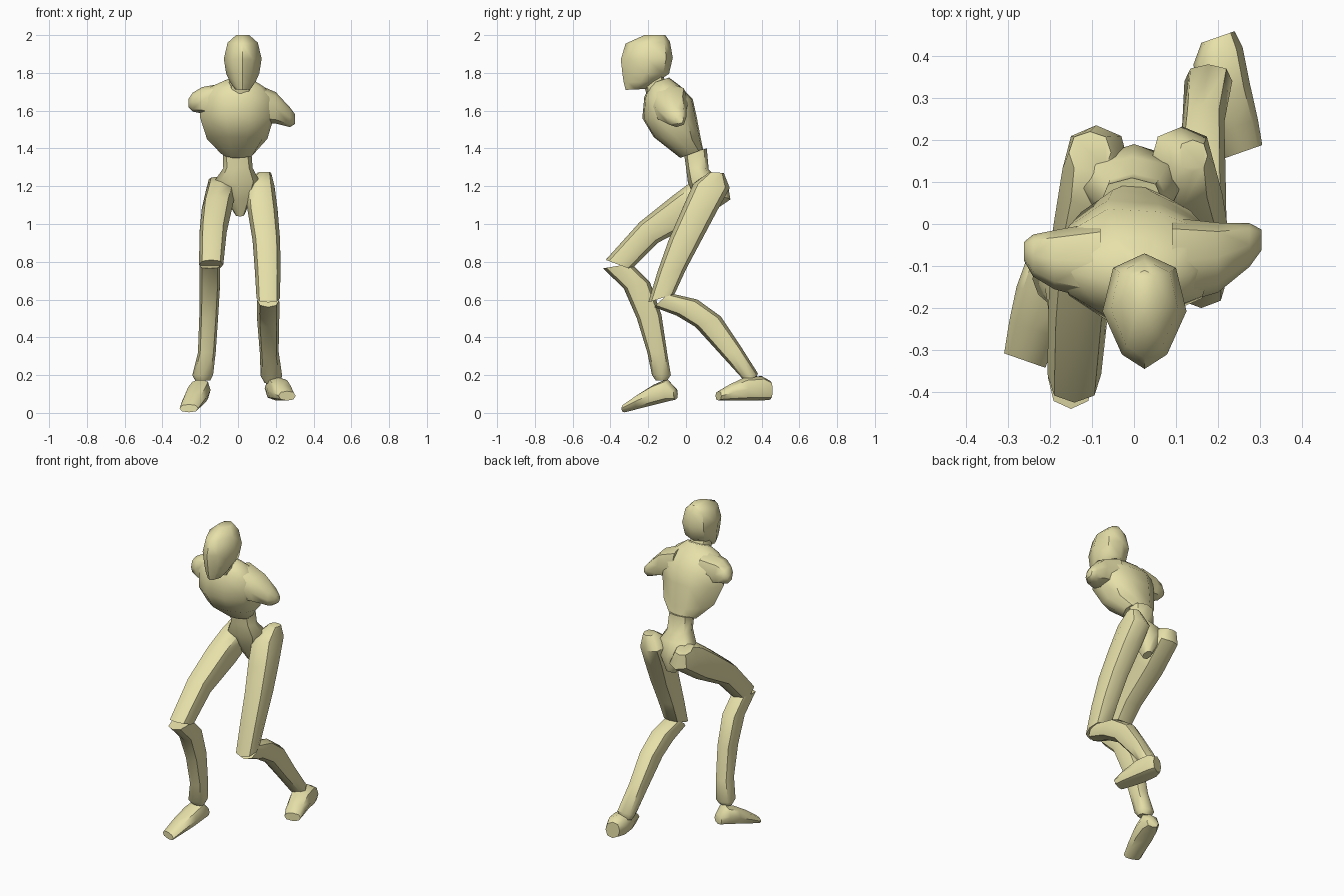
import bpy, bmesh, math
from mathutils import Vector

mat = bpy.data.materials.new("pale_khaki")
mat.diffuse_color = (0.8, 0.75, 0.4, 1)


def loft(name, rings, n=8, taper=0.0):
    """Skin rings of (front point, back point, half-width vector), capped at both ends."""
    bm = bmesh.new()
    loops = []
    for front, back, wide in rings:
        front, back, wide = Vector(front), Vector(back), Vector(wide)
        mid, half = (front + back) / 2, (front - back) / 2
        loop = []
        for i in range(n):
            a = 2 * math.pi * i / n
            full = 1.06 if i % 2 else 1.0
            w = math.cos(a) * full * (1 - taper * max(0, math.sin(a)))
            loop.append(bm.verts.new(mid + half * math.sin(a) * full + wide * w))
        loops.append(loop)
    for a, b in zip(loops, loops[1:]):
        for i in range(n):
            j = (i + 1) % n
            bm.faces.new((a[i], a[j], b[j], b[i]))
    bm.faces.new(loops[0])
    bm.faces.new(loops[-1])
    bmesh.ops.recalc_face_normals(bm, faces=bm.faces)
    me = bpy.data.meshes.new(name)
    bm.to_mesh(me)
    bm.free()
    ob = bpy.data.objects.new(name, me)
    bpy.context.collection.objects.link(ob)
    me.materials.append(mat)
    bpy.ops.object.select_all(action='DESELECT')
    ob.select_set(True)
    bpy.context.view_layer.objects.active = ob
    bpy.ops.object.shade_smooth_by_angle(angle=math.radians(50))
    return ob


def body(name, rows, **kw):
    """Rows: front y, front z, back y, back z, centre x, half width."""
    loft(name, [((x, fy, fz), (x, by, bz), (w, 0, 0)) for fy, fz, by, bz, x, w in rows], **kw)


def foot(name, rows, skew):
    """Rows: x, y, bottom z, top z, half width; skew turns the foot outward."""
    side = Vector((1, skew, 0)).normalized()
    loft(name, [((x, y, t), (x, y, b), side * w) for x, y, b, t, w in rows])


def shoulder(name, rows):
    """Rows: x, y, z, radius, with rings facing sideways."""
    loft(name, [((x, y, z + r), (x, y, z - r), (0, r, 0)) for x, y, z, r in rows])


# Head and neck
body("head", [
    (-.32, 1.71, -.21, 1.715, .025, .04),
    (-.33, 1.75, -.15, 1.755, .025, .068),
    (-.337, 1.80, -.09, 1.795, .025, .088),
    (-.345, 1.87, -.07, 1.88, .025, .1),
    (-.32, 1.955, -.085, 1.965, .025, .08),
    (-.22, 2.0, -.11, 2.0, .025, .035)], taper=.4)
body("neck", [
    (-.21, 1.69, -.10, 1.72, .01, .065),
    (-.24, 1.80, -.13, 1.82, .02, .055)])

# Rib cage, with short shoulder stumps
body("chest", [
    (-.03, 1.35, .09, 1.395, 0, .085),
    (-.17, 1.46, .08, 1.44, 0, .155),
    (-.23, 1.56, .055, 1.57, 0, .19),
    (-.22, 1.67, .035, 1.66, 0, .19),
    (-.20, 1.72, -.03, 1.73, 0, .14),
    (-.18, 1.745, -.09, 1.775, .01, .075)], n=10)
shoulder("right_shoulder", [
    (.09, -.09, 1.64, .105), (.20, -.08, 1.615, .083),
    (.275, -.05, 1.565, .052), (.303, -.038, 1.555, .025)])
shoulder("left_shoulder", [
    (-.08, -.09, 1.65, .095), (-.19, -.085, 1.655, .07),
    (-.24, -.075, 1.645, .05), (-.262, -.065, 1.64, .022)])

# Waist and pelvis
body("pelvis", [
    (-.01, 1.37, .11, 1.40, -.005, .075),
    (0, 1.30, .12, 1.29, 0, .078),
    (.01, 1.22, .16, 1.25, -.005, .115),
    (.05, 1.13, .19, 1.16, 0, .075),
    (.10, 1.04, .16, 1.06, .01, .025)])

# Legs
body("right_thigh", [
    (.125, 1.275, .20, 1.27, .14, .035),
    (.04, 1.215, .232, 1.19, .115, .078),
    (-.02, 1.08, .165, 1.07, .13, .08),
    (-.09, .92, .08, .91, .15, .073),
    (-.15, .75, 0, .76, .157, .068),
    (-.2, .585, -.06, .63, .16, .062)])
body("left_thigh", [
    (.12, 1.25, .22, 1.22, -.105, .05),
    (.03, 1.225, .235, 1.13, -.09, .08),
    (-.07, 1.15, .06, 1.01, -.112, .08),
    (-.245, 1.01, -.15, .90, -.132, .072),
    (-.425, .81, -.29, .76, -.142, .064)])
body("right_shin", [
    (-.17, .56, -.09, .635, .16, .058),
    (-.05, .515, .06, .60, .16, .06),
    (.05, .455, .185, .51, .16, .058),
    (.2, .29, .285, .36, .165, .05),
    (.3, .18, .38, .21, .177, .057),
    (.32, .155, .365, .165, .18, .04)])
body("left_shin", [
    (-.44, .765, -.29, .79, -.15, .055),
    (-.33, .66, -.19, .69, -.15, .055),
    (-.26, .5, -.13, .52, -.155, .05),
    (-.205, .32, -.1, .32, -.165, .047),
    (-.18, .2, -.08, .2, -.187, .055),
    (-.16, .172, -.1, .172, -.187, .04)])

# Feet
foot("right_foot", [
    (.2, .445, .07, .17, .042), (.2, .40, .065, .195, .062),
    (.215, .31, .065, .188, .065), (.24, .23, .065, .15, .058),
    (.26, .172, .065, .115, .048)], .35)
foot("left_foot", [
    (-.185, -.055, .07, .13, .035), (-.2, -.1, .06, .18, .058),
    (-.218, -.17, .042, .15, .065), (-.24, -.25, .022, .10, .06),
    (-.26, -.325, .003, .045, .052)], -.35)
